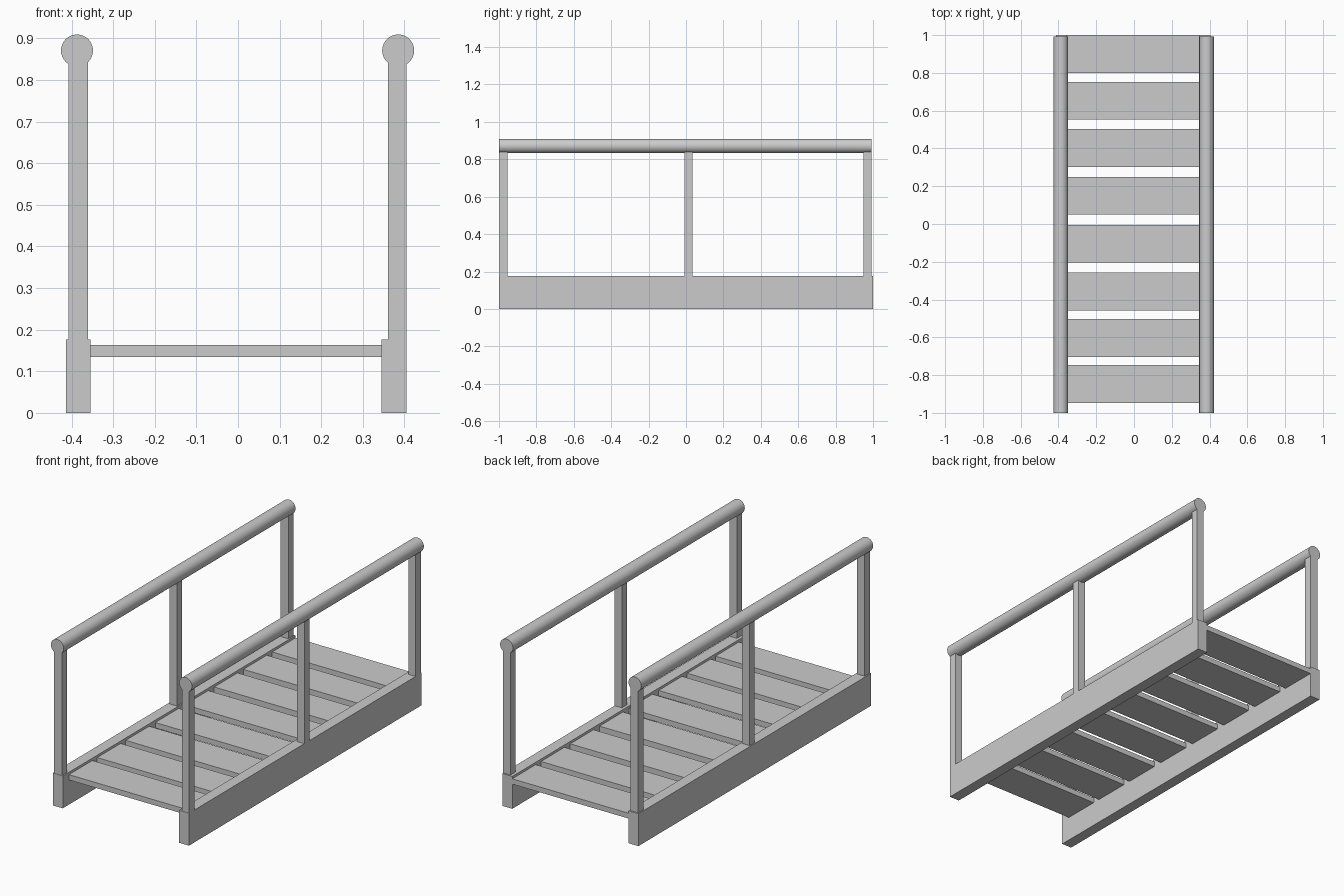
import bpy
import math

if "Cube" in bpy.data.objects:
    bpy.data.objects.remove(bpy.data.objects["Cube"])


def box(name, x, y, z):
    """Box from (min, max) ranges on each axis."""
    bpy.ops.mesh.primitive_cube_add(size=1, location=[(a + b) / 2 for a, b in (x, y, z)])
    ob = bpy.context.object
    ob.name = name
    ob.scale = [b - a for a, b in (x, y, z)]
    bpy.ops.object.transform_apply(location=False, rotation=False, scale=True)
    return ob


def rail(name, x, z, radius, y0, y1):
    """Round bar running along y."""
    bpy.ops.mesh.primitive_cylinder_add(vertices=32, radius=radius, depth=y1 - y0,
                                        location=(x, (y0 + y1) / 2, z),
                                        rotation=(math.pi / 2, 0, 0))
    bpy.context.object.name = name
    bpy.ops.object.shade_smooth_by_angle(angle=math.radians(35))


# Side beams, posts and handrails
sides = {
    "left": ((-0.414, -0.354), (-0.407, -0.361), -0.387),
    "right": ((0.345, 0.405), (0.361, 0.405), 0.385),
}
post_rows = {"front": (-0.998, -0.954), "middle": (-0.009, 0.035), "back": (0.948, 0.992)}
for side, (beam_x, post_x, rail_x) in sides.items():
    box(f"{side}_beam", beam_x, (-1, 1), (0, 0.176))
    for row, post_y in post_rows.items():
        box(f"{side}_{row}_post", post_x, post_y, (0.17, 0.855))
    rail(f"{side}_handrail", rail_x, 0.871, 0.0385, -1, 0.992)

# Deck planks, front to back
for i, y in enumerate((-0.947, -0.704, -0.459, -0.205, 0.049, 0.301, 0.552, 0.799)):
    box(f"deck_plank_{i + 1}", (-0.356, 0.347), (y, y + 0.201), (0.134, 0.163))
